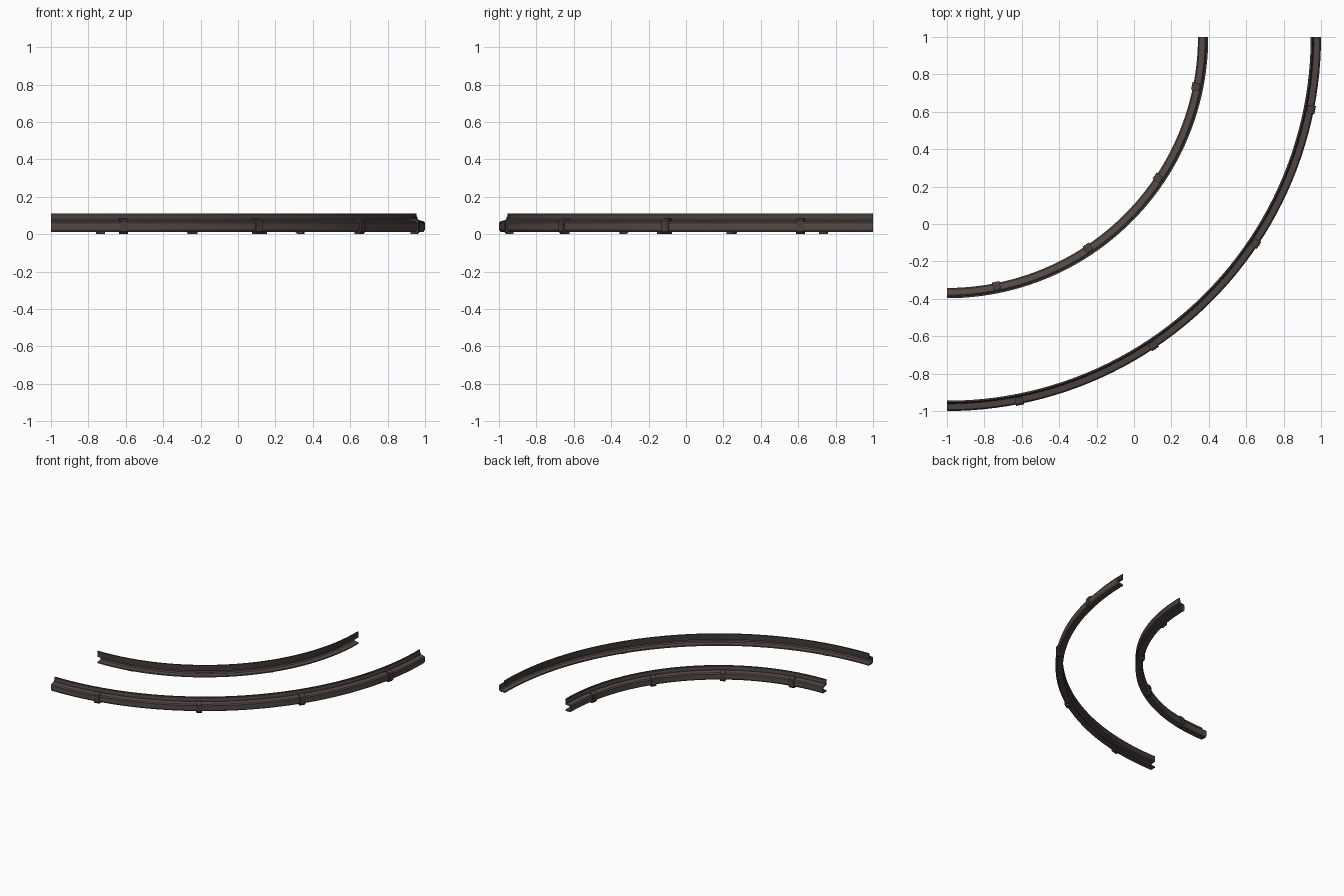
import bpy, bmesh, math

if "Cube" in bpy.data.objects:
    bpy.data.objects.remove(bpy.data.objects["Cube"])


def material(name, color):
    m = bpy.data.materials.new(name)
    m.diffuse_color = (*color, 1)
    m.use_nodes = True
    m.node_tree.nodes["Principled BSDF"].inputs["Base Color"].default_value = m.diffuse_color
    return m


steel = material("brown steel", (0.090, 0.068, 0.060))
dark = material("dark steel", (0.056, 0.044, 0.040))
strap = material("strap steel", (0.066, 0.051, 0.046))

# Cross-sections: (distance from the gap-side edge, height)
CHANNEL = [(0, 0.07), (0.018, 0.076), (0.048, 0.069), (0.055, 0.060), (0.055, 0.025),
           (0.046, 0.012), (0, 0.012), (0, 0.022), (0.034, 0.026), (0.042, 0.034),
           (0.042, 0.052), (0.034, 0.060), (0, 0.064)]
FIN = [(0, 0.066), (0.017, 0.074), (0.015, 0.088), (0.010, 0.096), (0.010, 0.110), (0, 0.110)]
CLIP = [(0.020, 0.070), (0.020, 0.084), (0.050, 0.081), (0.062, 0.071), (0.062, 0.014),
        (0.050, 0), (0.020, 0), (0.020, 0.014), (0.047, 0.014), (0.053, 0.026),
        (0.053, 0.060), (0.047, 0.067)]


def sweep(name, profile, edge, side, start, end, steps, mat):
    """Sweep a closed profile around the bend centre at (-1, 1)."""
    bm = bmesh.new()
    rings = []
    for i in range(steps + 1):
        a = start + (end - start) * i / steps
        rings.append([bm.verts.new((-1 + (edge + side * u) * math.sin(a),
                                    1 - (edge + side * u) * math.cos(a), z))
                      for u, z in profile])
    n = len(profile)
    for r0, r1 in zip(rings, rings[1:]):
        for k in range(n):
            bm.faces.new((r0[k], r0[(k + 1) % n], r1[(k + 1) % n], r1[k]))
    bm.faces.new(rings[0])
    bm.faces.new(rings[-1][::-1])
    bmesh.ops.recalc_face_normals(bm, faces=bm.faces)
    me = bpy.data.meshes.new(name)
    bm.to_mesh(me)
    bm.free()
    me.materials.append(mat)
    ob = bpy.data.objects.new(name, me)
    bpy.context.collection.objects.link(ob)
    bpy.context.view_layer.objects.active = ob
    ob.select_set(True)
    bpy.ops.object.shade_smooth_by_angle(angle=math.radians(20))
    ob.select_set(False)


# Two mirrored rails, open channels facing each other across the gap
for label, edge, side in (("outer", 1.945, 1), ("inner", 1.397, -1)):
    sweep(label + "_rail_channel", CHANNEL, edge, side, 0, math.pi / 2, 48, steel)
    sweep(label + "_rail_fin", FIN, edge, side, 0, math.pi / 2, 48, dark)
    # Four straps wrapped round the back of each rail
    for i in range(4):
        mid = math.radians(11.25 + 22.5 * i)
        half = 0.021 / edge
        sweep(f"{label}_rail_clip_{i + 1}", CLIP, edge, side, mid - half, mid + half, 2, strap)
